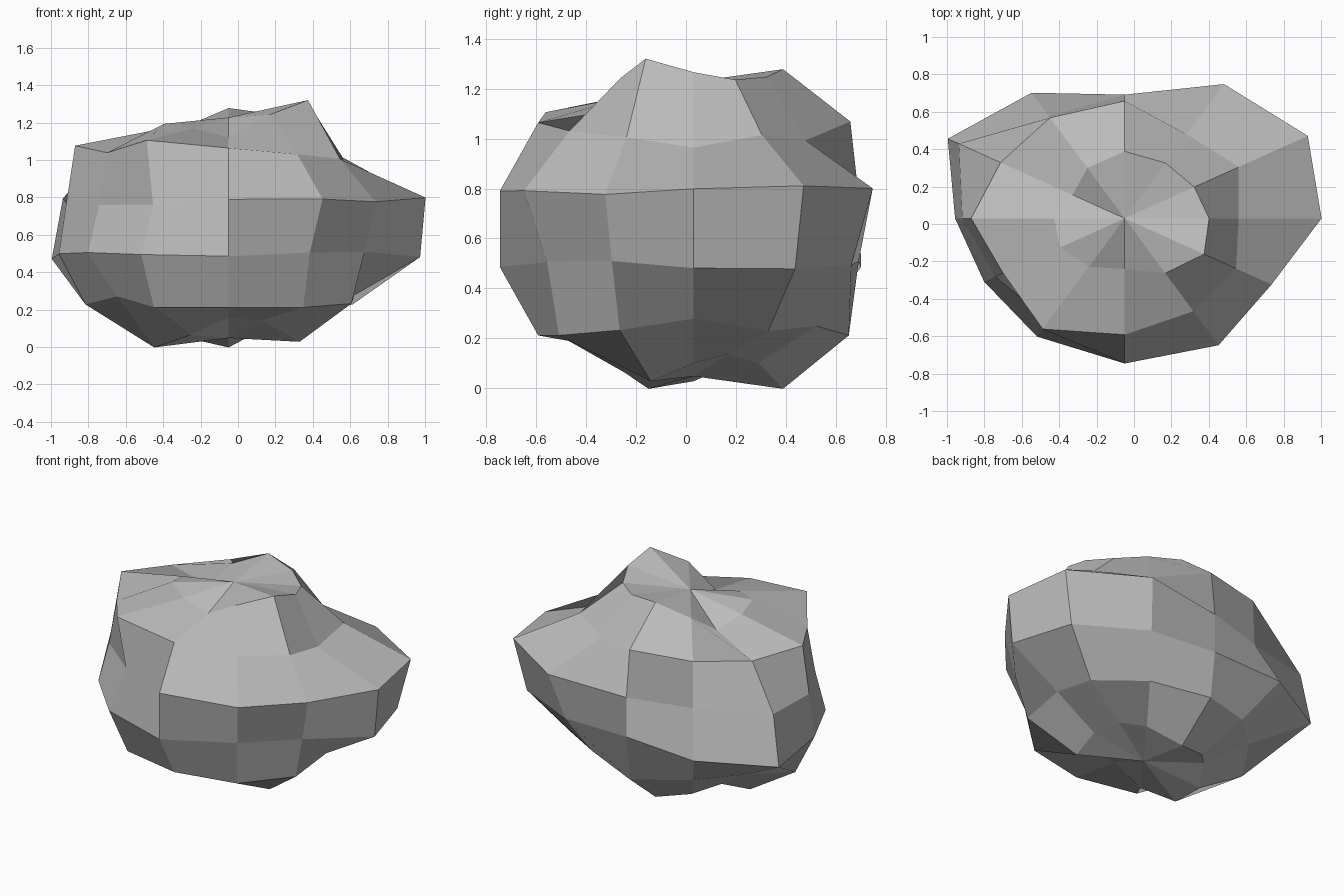
import bpy
import math
from mathutils import Vector

# Start without the default cube
default_cube = bpy.data.objects.get("Cube")
if default_cube:
    bpy.data.objects.remove(default_cube, do_unlink=True)

# Boulder: a squashed globe whose points are pushed in and out
CENTRE = Vector((-0.05, 0.03, 0.638))
SQUASH = Vector((1.0, 0.78, 0.67))
TOP_BULGE, BOTTOM_BULGE = 88, 88

# Percent of full radius around each ring, from top to bottom, starting at +x
RING_BULGES = [
    [104, 99, 101, 106, 92, 74, 87, 92, 88, 80, 100, 113],
    [78, 90, 85, 103, 102, 98, 105, 96, 112, 102, 94, 88],
    [108, 116, 109, 87, 83, 105, 89, 82, 83, 102, 103, 93],
    [105, 107, 96, 87, 102, 112, 93, 89, 96, 102, 89, 86],
    [86, 98, 93, 102, 92, 88, 98, 88, 102, 102, 102, 97],
    [89, 83, 89, 106, 98, 90, 101, 106, 95, 79, 82, 101],
]
SEGMENTS = len(RING_BULGES[0])
RINGS = len(RING_BULGES)


def surface_point(latitude, longitude, bulge):
    """Point on the squashed globe at a given bulge percentage."""
    direction = Vector((
        math.cos(latitude) * math.cos(longitude),
        math.cos(latitude) * math.sin(longitude),
        math.sin(latitude),
    ))
    return CENTRE + direction * SQUASH * (bulge / 100)


def make_material(name, colour):
    material = bpy.data.materials.new(name)
    material.use_nodes = True
    material.diffuse_color = colour
    shader = material.node_tree.nodes["Principled BSDF"]
    shader.inputs["Base Color"].default_value = colour
    shader.inputs["Roughness"].default_value = 0.9
    return material


# Points: rings first, then the two poles
points = []
for ring, bulges in enumerate(RING_BULGES):
    latitude = math.pi / 2 - math.pi * (ring + 1) / (RINGS + 1)
    for segment, bulge in enumerate(bulges):
        longitude = math.tau * segment / SEGMENTS
        points.append(surface_point(latitude, longitude, bulge))
top = len(points)
points.append(surface_point(math.pi / 2, 0, TOP_BULGE))
bottom = len(points)
points.append(surface_point(-math.pi / 2, 0, BOTTOM_BULGE))

# Faces: fans at the poles, quads between the rings
faces = []
last_ring = (RINGS - 1) * SEGMENTS
for segment in range(SEGMENTS):
    following = (segment + 1) % SEGMENTS
    faces.append((top, segment, following))
    faces.append((bottom, last_ring + following, last_ring + segment))
    for start in range(0, last_ring, SEGMENTS):
        below = start + SEGMENTS
        faces.append((start + segment, below + segment,
                      below + following, start + following))

mesh = bpy.data.meshes.new("boulder")
mesh.from_pydata(points, [], faces)
mesh.materials.append(make_material("stone_grey", (0.5, 0.5, 0.5, 1.0)))
mesh.shade_flat()
mesh.update()
boulder = bpy.data.objects.new("boulder", mesh)
bpy.context.collection.objects.link(boulder)
